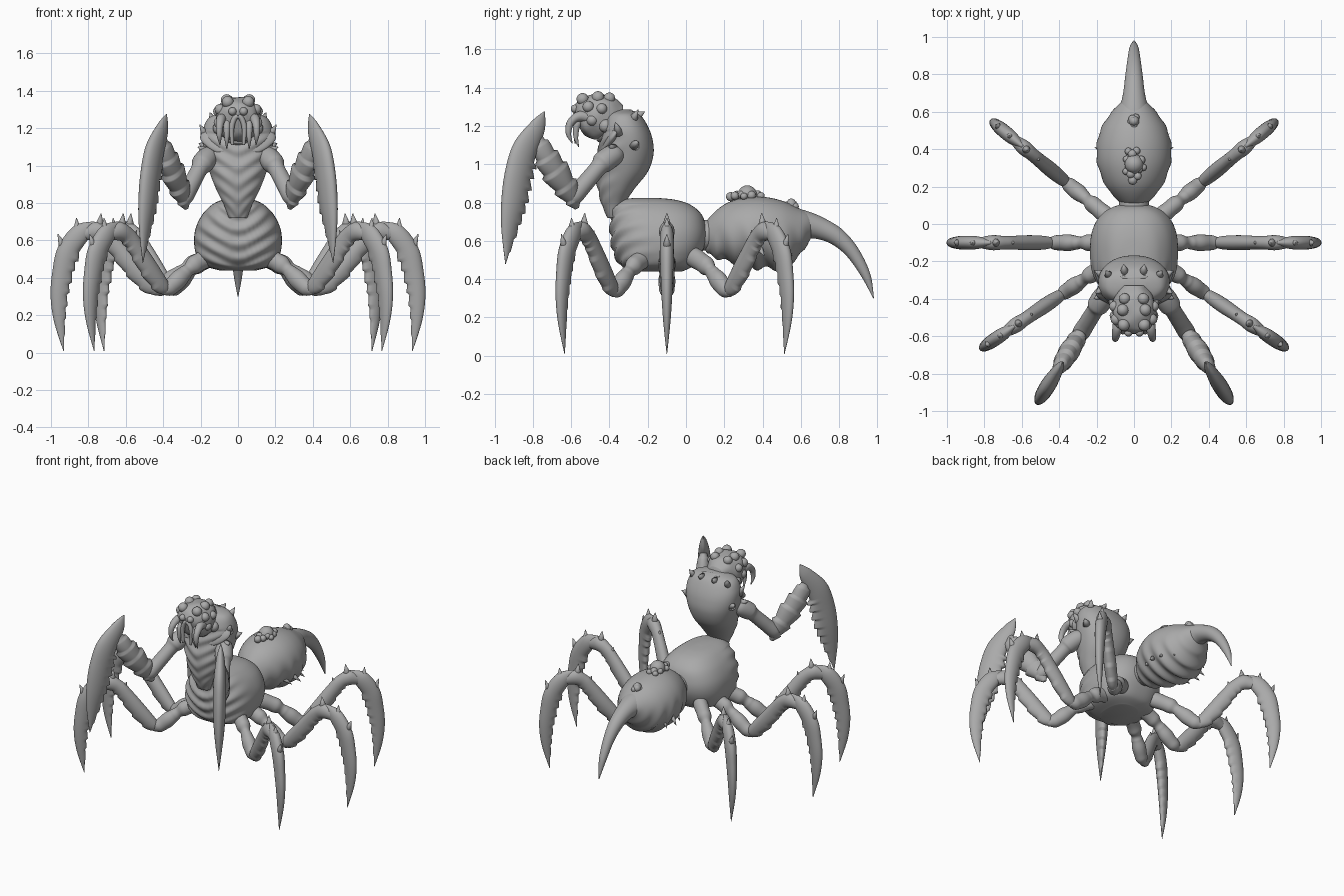
import bpy, bmesh, random
from math import sin, cos, pi, radians
from mathutils import Vector, Matrix

if "Cube" in bpy.data.objects:
    bpy.data.objects.remove(bpy.data.objects["Cube"], do_unlink=True)
random.seed(4)

shell = bpy.data.materials.new("grey_shell")
shell.use_nodes = True
GREY = (0.4, 0.4, 0.4, 1)
shell.diffuse_color = GREY
shell.node_tree.nodes["Principled BSDF"].inputs["Base Color"].default_value = GREY
UP = Vector((0, 0, 1))


def finish(name, bm, mirror):
    """Turn a bmesh into a smooth grey object, mirrored over x if asked."""
    bmesh.ops.recalc_face_normals(bm, faces=bm.faces)
    for face in bm.faces:
        face.smooth = True
    mesh = bpy.data.meshes.new(name)
    bm.to_mesh(mesh)
    bm.free()
    mesh.materials.append(shell)
    ob = bpy.data.objects.new(name, mesh)
    bpy.context.collection.objects.link(ob)
    if mirror:
        ob.modifiers.new("mirror", 'MIRROR')
    return ob


def smooth_path(rows, steps):
    """Catmull-Rom interpolation of equal-length rows."""
    rows = [rows[0]] + list(rows) + [rows[-1]]
    out = []
    for a, b, c, d in zip(rows, rows[1:], rows[2:], rows[3:]):
        for i in range(steps):
            u = i / steps
            out.append([q + u / 2 * (r - p + u * (2 * p - 5 * q + 4 * r - s + u * (3 * (q - r) + s - p)))
                        for p, q, r, s in zip(a, b, c, d)])
    return out + [list(rows[-1])]


def loft(name, rows, origin=(0, 0), azimuth=90, bump=None, power=1, mirror=False, steps=10, sides=32):
    """Skin rows of (s1, z1, s2, z2, half width) lying in an upright plane."""
    ahead = Vector((cos(radians(azimuth)), sin(radians(azimuth)), 0))
    side = ahead.cross(UP)
    base = Vector((*origin, 0))
    bm = bmesh.new()
    path = smooth_path(rows, steps)
    rings = []
    for i, (s1, z1, s2, z2, w) in enumerate(path):
        p, q = base + ahead * s1 + UP * z1, base + ahead * s2 + UP * z2
        ring = []
        for j in range(sides):
            a = 2 * pi * j / sides
            x, y = [abs(v) ** power * (1 if v > 0 else -1) for v in (cos(a), sin(a))]
            k = bump(i / len(path), a) if bump else 1
            ring.append(bm.verts.new((p + q) / 2 + (side * w * x + (p - q) / 2 * y) * k))
        rings.append(ring)
    for r, n in zip(rings, rings[1:]):
        for j in range(sides):
            m = (j + 1) % sides
            bm.faces.new((r[j], r[m], n[m], n[j]))
    bm.faces.new(rings[0])
    bm.faces.new(rings[-1])
    return finish(name, bm, mirror)


def limb(points, flat=1, stretch=1):
    """Rows for a limb through points (s, z, radius); flat thins it sideways."""
    pts = [(s * stretch, z, r) for s, z, r in points]
    rows = []
    for i, (s, z, r) in enumerate(pts):
        a, b = pts[max(i - 1, 0)], pts[min(i + 1, len(pts) - 1)]
        t = Vector((b[0] - a[0], b[1] - a[1])).normalized() * r
        rows.append((s - t.y, z + t.x, s + t.y, z - t.x, r * flat))
    return rows


def spikes(name, items, mirror=True):
    """Cones given as (base, tip, radius)."""
    bm = bmesh.new()
    for base, tip, r in items:
        base, tip = Vector(base), Vector(tip)
        d = tip - base
        m = Matrix.Translation((base + tip) / 2) @ d.to_track_quat('Z', 'Y').to_matrix().to_4x4()
        bmesh.ops.create_cone(bm, cap_ends=True, segments=12, radius1=r, radius2=r * .05, depth=d.length, matrix=m)
    return finish(name, bm, mirror)


def knobs(name, items, mirror=True):
    """Round lumps given as (centre, radius)."""
    bm = bmesh.new()
    for c, r in items:
        bmesh.ops.create_icosphere(bm, subdivisions=3, radius=r, matrix=Matrix.Translation(c))
    return finish(name, bm, mirror)


def teeth(n, depth, start=0, end=1):
    """Saw teeth along the inner edge."""
    return lambda t, a: 1 + (depth * ((t * n) % 1) * max(0, -sin(a)) ** 4 if start < t < end else 0)


def chevrons(n, depth, slope, end=1):
    """V-shaped ribs on the front half."""
    return lambda t, a: 1 + (depth * sin(2 * pi * (n * t - slope * abs(cos(a)))) * max(0, sin(a)) if t < end else 0)


def rings(n, depth):
    return lambda t, a: 1 + depth * sin(2 * pi * n * t)


# Body
loft("thorax", [(-.28, .44, -.02, .44, .1), (-.34, .47, .04, .47, .19), (-.375, .53, .08, .53, .225),
                (-.39, .6, .105, .6, .235), (-.395, .67, .105, .67, .225), (-.39, .74, .08, .74, .19),
                (-.37, .79, .02, .79, .14), (-.33, .815, -.06, .815, .09), (-.26, .825, -.16, .825, .03)],
     bump=chevrons(7, .035, 1.6, .75), power=.8, sides=64)
loft("torso", [(-.41, .72, -.33, .72, .05), (-.44, .79, -.32, .79, .075), (-.46, .87, -.27, .87, .115),
               (-.47, .96, -.2, .96, .15), (-.46, 1.05, -.17, 1.05, .175), (-.45, 1.13, -.175, 1.13, .19),
               (-.44, 1.2, -.2, 1.2, .185), (-.41, 1.26, -.24, 1.26, .15), (-.36, 1.285, -.29, 1.285, .06)],
     bump=chevrons(8, .04, 1.2, .7), power=.9, sides=64)
loft("shoulder_collar", limb([(-.43, 1.07, .02), (-.39, 1.13, .035), (-.33, 1.22, .03), (-.28, 1.28, .012)], 5.6),
     bump=rings(3, .02))
loft("abdomen", [(.09, .66, .09, .58, .04), (.12, .72, .12, .53, .08), (.2, .79, .19, .5, .145),
                 (.3, .825, .3, .47, .19), (.4, .83, .4, .455, .2), (.5, .81, .5, .46, .18),
                 (.59, .77, .58, .51, .13), (.65, .74, .64, .59, .075), (.67, .7, .67, .64, .03)],
     bump=lambda t, a: 1 + .05 * sin(2 * pi * (8 * t + .4 * sin(a))) * max(0, .35 - sin(a)), sides=48)
loft("stinger", limb([(.56, .675, .1), (.63, .68, .075), (.7, .665, .058), (.79, .62, .047),
                      (.87, .54, .036), (.94, .42, .024), (.98, .3, .002)]))
loft("waist_joint", limb([(.04, .63, .08), (.16, .63, .08)]))

# Warts on the back of the abdomen
warts = [((0, .32, .84), .05), ((0, .55, .79), .028)]
for centre, reach, count in ((.32, .075, 16), (.55, .03, 6)):
    for i in range(count):
        a, d = i * 2.4, (i / count) ** .5
        warts.append(((.75 * reach * d * cos(a), centre + 1.2 * reach * d * sin(a),
                       .855 - .025 * d - .25 * (centre - .32)), random.uniform(.018, .025)))
knobs("abdomen_warts", warts, mirror=False)
spikes("abdomen_spines", [((.15 * sin(pi * u), .14 + .48 * u, .57), (.2 * sin(pi * u) + .01, .17 + .48 * u, .52), .022)
                          for u in (.2, .35, .5, .65, .8)])

# Head
loft("skull", [(-.33, 1.31, -.33, 1.2, .06), (-.38, 1.35, -.39, 1.15, .1), (-.45, 1.365, -.45, 1.13, .118),
               (-.51, 1.36, -.51, 1.14, .112), (-.56, 1.335, -.545, 1.17, .09), (-.585, 1.3, -.565, 1.22, .045)],
     bump=lambda t, a: 1 + .035 * sin(16 * t) * cos(5 * a), power=.85)
loft("neck", limb([(-.32, 1.14, .1), (-.42, 1.2, .09)]))
knobs("brow_lumps", [((.055, -.54, 1.34), .032), ((.06, -.46, 1.35), .032), ((.05, -.4, 1.345), .03),
                     ((.095, -.51, 1.3), .03), ((.105, -.44, 1.29), .028), ((.03, -.58, 1.29), .022),
                     ((.1, -.49, 1.23), .03), ((.1, -.42, 1.2), .035)])
loft("mouth_arch", limb([(.03, 1.11, .008), (.034, 1.2, .014), (.02, 1.25, .014), (0, 1.265, .014)]),
     origin=(0, -.575), azimuth=0, mirror=True)
loft("mandible", limb([(-.04, 1.24, .03), (.03, 1.25, .026), (.075, 1.215, .02), (.085, 1.16, .014), (.065, 1.11, .002)]),
     origin=(.085, -.53), azimuth=-80, mirror=True)
loft("inner_fang", limb([(0, 1.24, .022), (.03, 1.2, .018), (.035, 1.14, .012), (.02, 1.09, .002)]),
     origin=(.06, -.54), azimuth=-90, mirror=True)
spikes("collar_spines", [((.17, -.35, 1.16), (.205, -.37, 1.22), .03), ((.13, -.28, 1.23), (.15, -.25, 1.285), .03),
                         ((.05, -.26, 1.25), (.055, -.215, 1.275), .03), ((.17, -.27, 1.1), (.21, -.25, 1.12), .03),
                         ((.17, -.38, 1.08), (.215, -.4, 1.1), .03)])

# Scythe arms
ARM = dict(origin=(.17, -.4), azimuth=-58, mirror=True)
loft("upper_arm", limb([(-.08, 1.06, .03), (-.03, 1.05, .055), (.04, 1.01, .058), (.07, .98, .045), (.15, .9, .045),
                        (.22, .83, .045), (.25, .79, .015)]), **ARM)
loft("forearm", limb([(.2, .77, .015), (.23, .83, .05), (.3, .92, .07), (.37, 1.01, .068), (.42, 1.09, .05),
                      (.45, 1.16, .015)], .75),
     bump=lambda t, a: 1 + .3 * ((t * 6) % 1 - .4) * (.3 + .7 * abs(sin(a))), **ARM)
loft("scythe_blade", limb([(.4, 1.275, .003), (.44, 1.2, .045), (.52, 1.08, .072), (.565, .95, .075),
                           (.595, .8, .068), (.62, .66, .044), (.64, .48, .002)], .55),
     bump=teeth(14, .4, .4, .92), steps=16, **ARM)

# Six walking legs
LEGS = (("front", (.2, -.25), -34, .75), ("middle", (.2, -.1), 0, .8), ("rear", (.19, .08), 39.5, .745))
for label, hip, turn, reach in LEGS:
    place = dict(origin=hip, azimuth=turn, mirror=True)
    loft(label + "_leg_thigh", limb([(-.1, .52, .05), (.04, .475, .05), (.11, .44, .036), (.16, .41, .046),
                                     (.26, .35, .046), (.33, .325, .02)], .9, reach), bump=rings(5, .04), **place)
    loft(label + "_leg_shin", limb([(.26, .32, .015), (.33, .355, .042), (.44, .45, .05), (.55, .56, .046),
                                    (.62, .62, .045), (.7, .65, .05), (.8, .63, .03)], .8, reach),
         bump=teeth(9, .25, .1, .7), **place)
    loft(label + "_leg_claw", limb([(.7, .69, .015), (.8, .64, .052), (.89, .54, .056), (.93, .42, .05),
                                    (.95, .3, .042), (.945, .17, .028), (.915, .01, .002)], .65, reach),
         bump=teeth(11, .35, .3, .9), **place)
    ahead = Vector((cos(radians(turn)), sin(radians(turn)), 0))
    at = lambda s, z: Vector((*hip, z)) + ahead * s * reach
    spikes(label + "_leg_spines", [(at(.68, .65), at(.665, .745), .035), (at(.82, .62), at(.83, .72), .035),
                                   (at(.91, .55), at(.955, .635), .03), (at(.58, .6), at(.55, .655), .025)])
